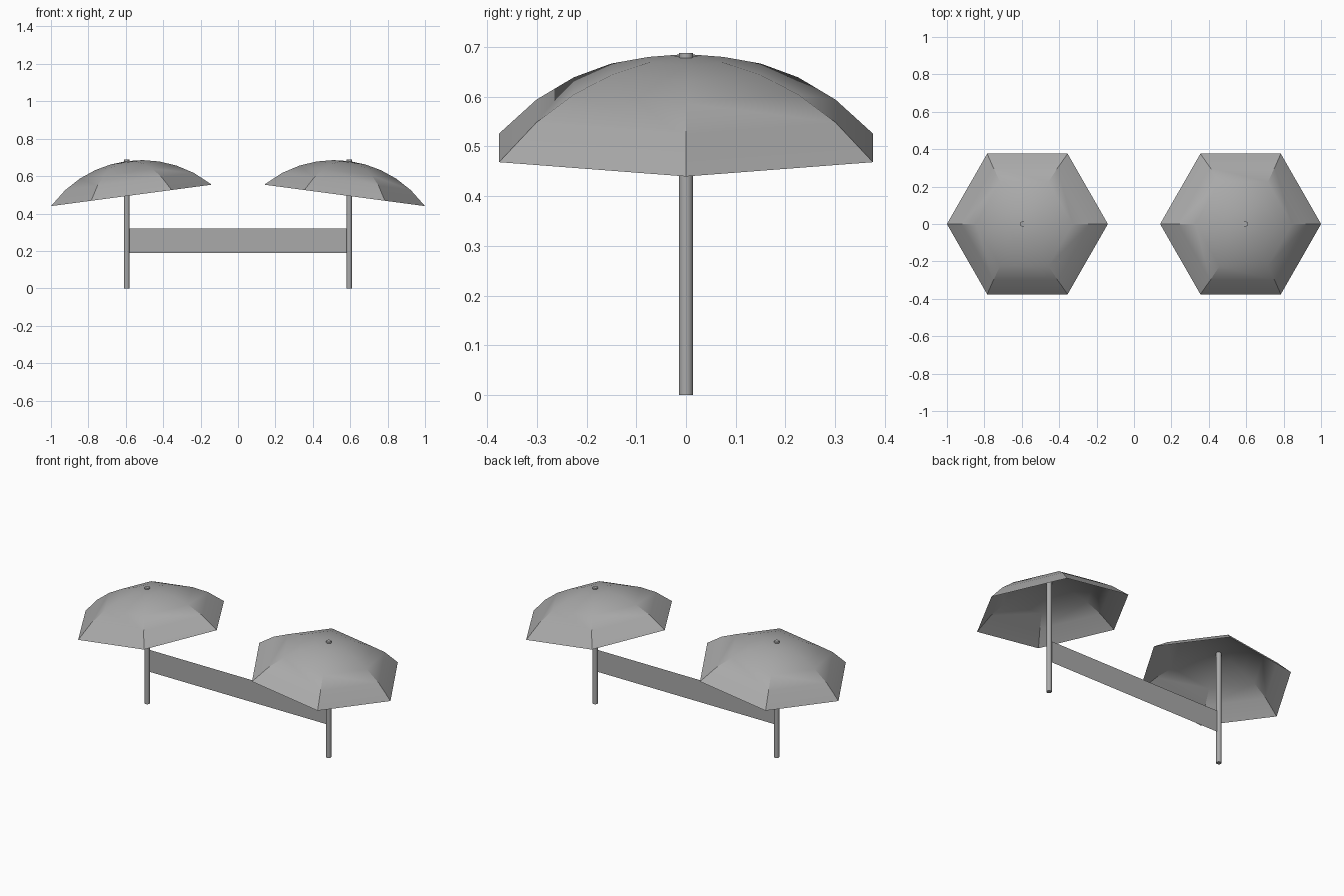
import bpy, bmesh, math
from mathutils import Matrix

if "Cube" in bpy.data.objects:
    bpy.data.objects.remove(bpy.data.objects["Cube"])

grey = bpy.data.materials.new("plain grey")
grey.use_nodes = True
colour = (0.4, 0.4, 0.4, 1)
grey.diffuse_color = colour
grey.node_tree.nodes["Principled BSDF"].inputs["Base Color"].default_value = colour

POLE_X = 0.595
RIM_X, RIM_Z = 0.57, 0.497
RIM_R, RISE = 0.434, 0.185
TILT = math.radians(7.6)
RINGS = 5


def finish(name, bm, smooth=True):
    mesh = bpy.data.meshes.new(name)
    bm.to_mesh(mesh)
    bm.free()
    obj = bpy.data.objects.new(name, mesh)
    bpy.context.collection.objects.link(obj)
    mesh.materials.append(grey)
    if smooth:
        bpy.ops.object.select_all(action='DESELECT')
        obj.select_set(True)
        bpy.context.view_layer.objects.active = obj
        bpy.ops.object.shade_smooth_by_angle(angle=math.radians(30))
    return obj


def canopy(name, side):
    # Six-panel open dome whose ribs follow a circular arc
    arc = (RIM_R ** 2 + RISE ** 2) / (2 * RISE)
    bm = bmesh.new()
    apex = bm.verts.new((0, 0, RISE))
    inner = None
    for ring in range(1, RINGS + 1):
        r = RIM_R * ring / RINGS
        z = RISE - arc + math.sqrt(arc ** 2 - r ** 2)
        outer = [bm.verts.new((r * math.cos(a), r * math.sin(a), z))
                 for a in (math.tau * i / 6 for i in range(6))]
        for i in range(6):
            j = (i + 1) % 6
            if inner:
                bm.faces.new((inner[i], outer[i], outer[j], inner[j]))
            else:
                bm.faces.new((apex, outer[i], outer[j]))
        inner = outer
    # Lean the dome outward
    place = Matrix.Translation((side * RIM_X, 0, RIM_Z)) @ Matrix.Rotation(side * TILT, 4, 'Y')
    bm.transform(place)
    finish(name, bm)


def pole(name, side):
    height = 0.688
    bm = bmesh.new()
    bmesh.ops.create_cone(bm, cap_ends=True, segments=16, radius1=0.0145,
                          radius2=0.0145, depth=height,
                          matrix=Matrix.Translation((side * POLE_X, 0, height / 2)))
    finish(name, bm)


for label, side in (("left", 1), ("right", -1)):
    canopy(label + "_canopy", side)
    pole(label + "_pole", side)

# Thin banner stretched between the poles
bm = bmesh.new()
half = POLE_X - 0.01
corners = [(-half, 0, 0.19), (half, 0, 0.19), (half, 0, 0.32), (-half, 0, 0.32)]
bm.faces.new([bm.verts.new(c) for c in corners])
finish("banner", bm, smooth=False)
